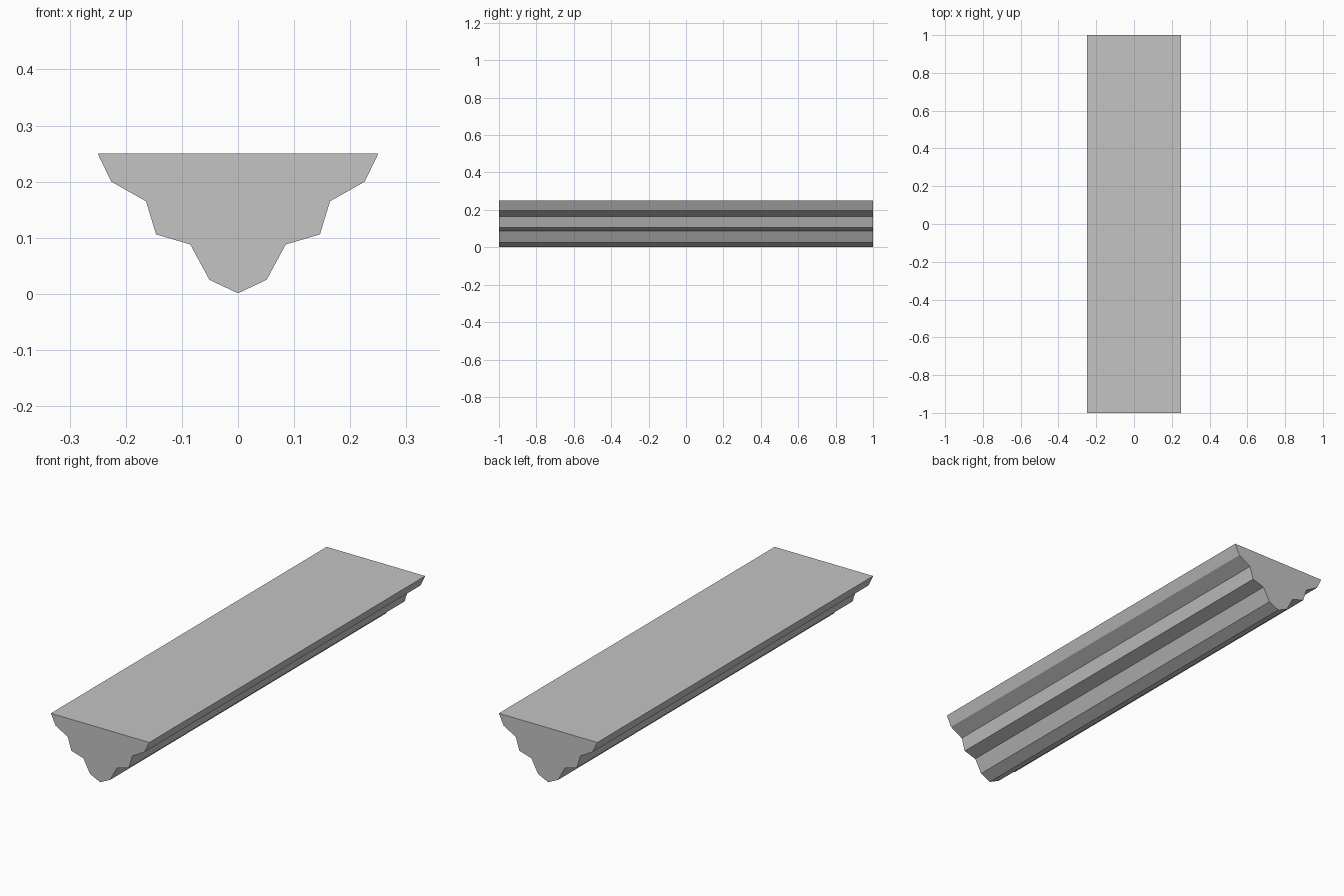
import bpy
import bmesh
from mathutils import Vector

cube = bpy.data.objects.get("Cube")
if cube:
    bpy.data.objects.remove(cube, do_unlink=True)

# Plain grey material
grey = bpy.data.materials.new("light_grey")
grey.use_nodes = True
colour = (0.55, 0.55, 0.55, 1)
grey.diffuse_color = colour
grey.node_tree.nodes["Principled BSDF"].inputs["Base Color"].default_value = colour

# Stepped moulding profile: right half from top edge to bottom ridge, then mirrored
LENGTH = 2.0
half = [(0.25, 0.25), (0.226, 0.2), (0.164, 0.165), (0.146, 0.106),
        (0.085, 0.088), (0.051, 0.025), (0, 0.001)]
profile = half + [(-x, z) for x, z in reversed(half[:-1])]

# Extrude the profile along the beam
bm = bmesh.new()
cap = bm.faces.new([bm.verts.new((x, -LENGTH / 2, z)) for x, z in profile])
result = bmesh.ops.extrude_face_region(bm, geom=[cap], use_keep_orig=True)
moved = [v for v in result["geom"] if isinstance(v, bmesh.types.BMVert)]
bmesh.ops.translate(bm, verts=moved, vec=Vector((0, LENGTH, 0)))
bmesh.ops.recalc_face_normals(bm, faces=bm.faces)

mesh = bpy.data.meshes.new("stepped_beam")
bm.to_mesh(mesh)
bm.free()
mesh.materials.append(grey)
beam = bpy.data.objects.new("stepped_beam", mesh)
bpy.context.collection.objects.link(beam)
